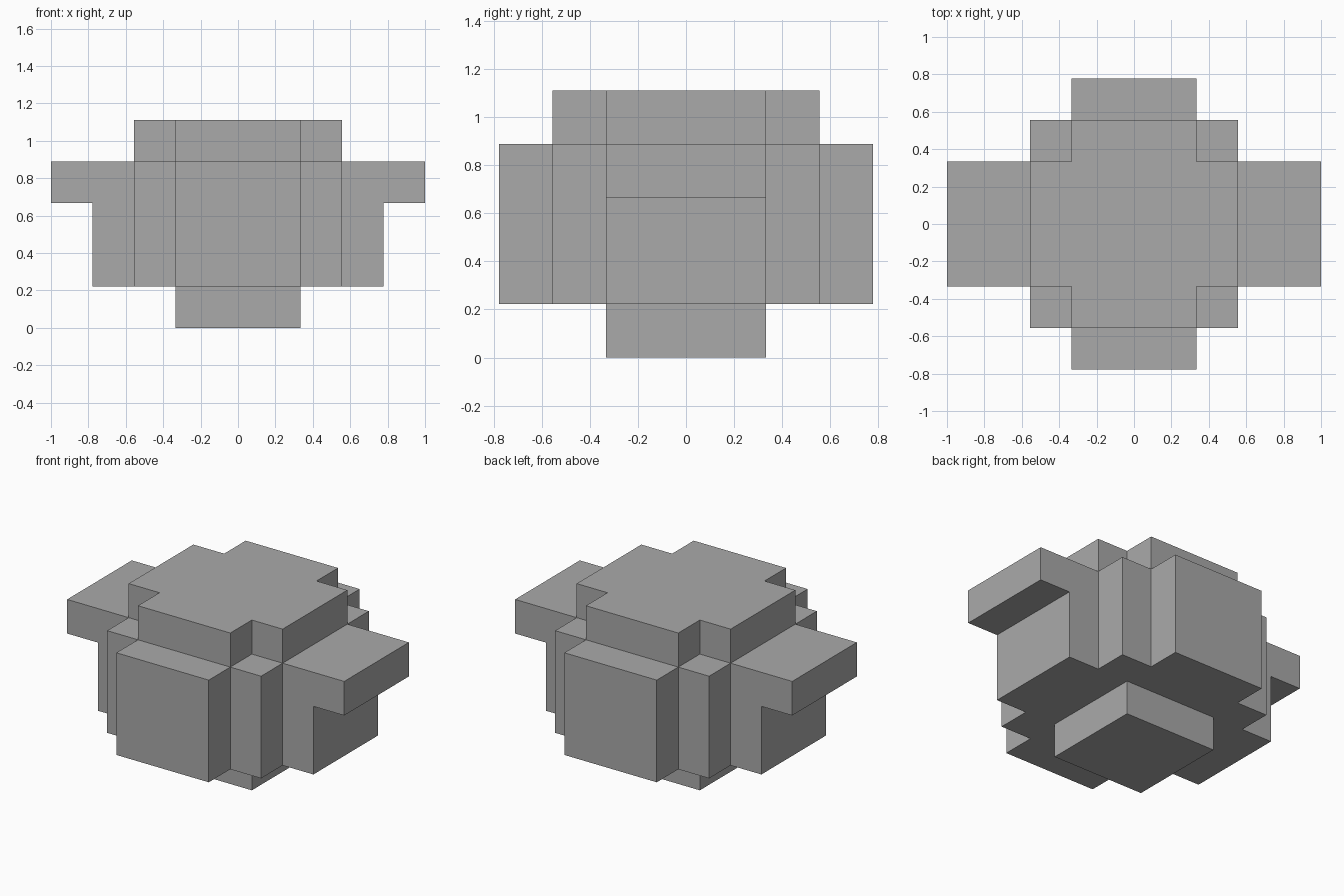
import bpy
import bmesh
from mathutils import Vector

if "Cube" in bpy.data.objects:
    bpy.data.objects.remove(bpy.data.objects["Cube"], do_unlink=True)

# Whole model sits on a grid of ninths
U = 1 / 9
NARROW, MID, WIDE, FULL = 3 * U, 5 * U, 7 * U, 1.0
FOOT_TOP, HANDLE_LOW, BODY_TOP, LID_TOP = 2 * U, 6 * U, 8 * U, 10 * U

grey = bpy.data.materials.new("plain grey")
grey.use_nodes = True
GREY = (0.4, 0.4, 0.4, 1)
grey.diffuse_color = GREY
grey.node_tree.nodes["Principled BSDF"].inputs["Base Color"].default_value = GREY


def prism(name, outline, start, end):
    """Extrude a closed 3D outline from start to end offset."""
    bm = bmesh.new()
    face = bm.faces.new([bm.verts.new(Vector(p) + Vector(start)) for p in outline])
    result = bmesh.ops.extrude_face_region(bm, geom=[face], use_keep_orig=True)
    moved = [v for v in result["geom"] if isinstance(v, bmesh.types.BMVert)]
    bmesh.ops.translate(bm, verts=moved, vec=Vector(end) - Vector(start))
    bmesh.ops.recalc_face_normals(bm, faces=bm.faces)
    mesh = bpy.data.meshes.new(name)
    bm.to_mesh(mesh)
    bm.free()
    mesh.materials.append(grey)
    obj = bpy.data.objects.new(name, mesh)
    bpy.context.collection.objects.link(obj)
    return obj


def slab(name, plan, low, high):
    return prism(name, [(x, y, 0) for x, y in plan], (0, 0, low), (0, 0, high))


def rectangle(x0, x1, y0, y1):
    return [(x0, y0), (x1, y0), (x1, y1), (x0, y1)]


# Foot and square core
slab("foot", rectangle(-NARROW, NARROW, -NARROW, NARROW), 0, FOOT_TOP)
slab("body_core", rectangle(-MID, MID, -MID, MID), FOOT_TOP, BODY_TOP)

# Cross-shaped lid: one notched quarter repeated around the centre
quarter = [(MID, -NARROW), (MID, NARROW), (NARROW, NARROW)]
cross = []
for turn in range(4):
    cross += quarter
    quarter = [(-y, x) for x, y in quarter]
cross = list(dict.fromkeys((round(x, 5), round(y, 5)) for x, y in cross))
slab("lid", cross, BODY_TOP, LID_TOP)

# Front and back panels
slab("front_panel", rectangle(-NARROW, NARROW, -WIDE, -MID), FOOT_TOP, BODY_TOP)
slab("back_panel", rectangle(-NARROW, NARROW, MID, WIDE), FOOT_TOP, BODY_TOP)

# Side panels, each with an overhanging handle
profile = [(MID, FOOT_TOP), (WIDE, FOOT_TOP), (WIDE, HANDLE_LOW),
           (FULL, HANDLE_LOW), (FULL, BODY_TOP), (MID, BODY_TOP)]
for name, side in (("left_handle", 1), ("right_handle", -1)):
    prism(name, [(side * x, 0, z) for x, z in profile],
          (0, -NARROW, 0), (0, NARROW, 0))
